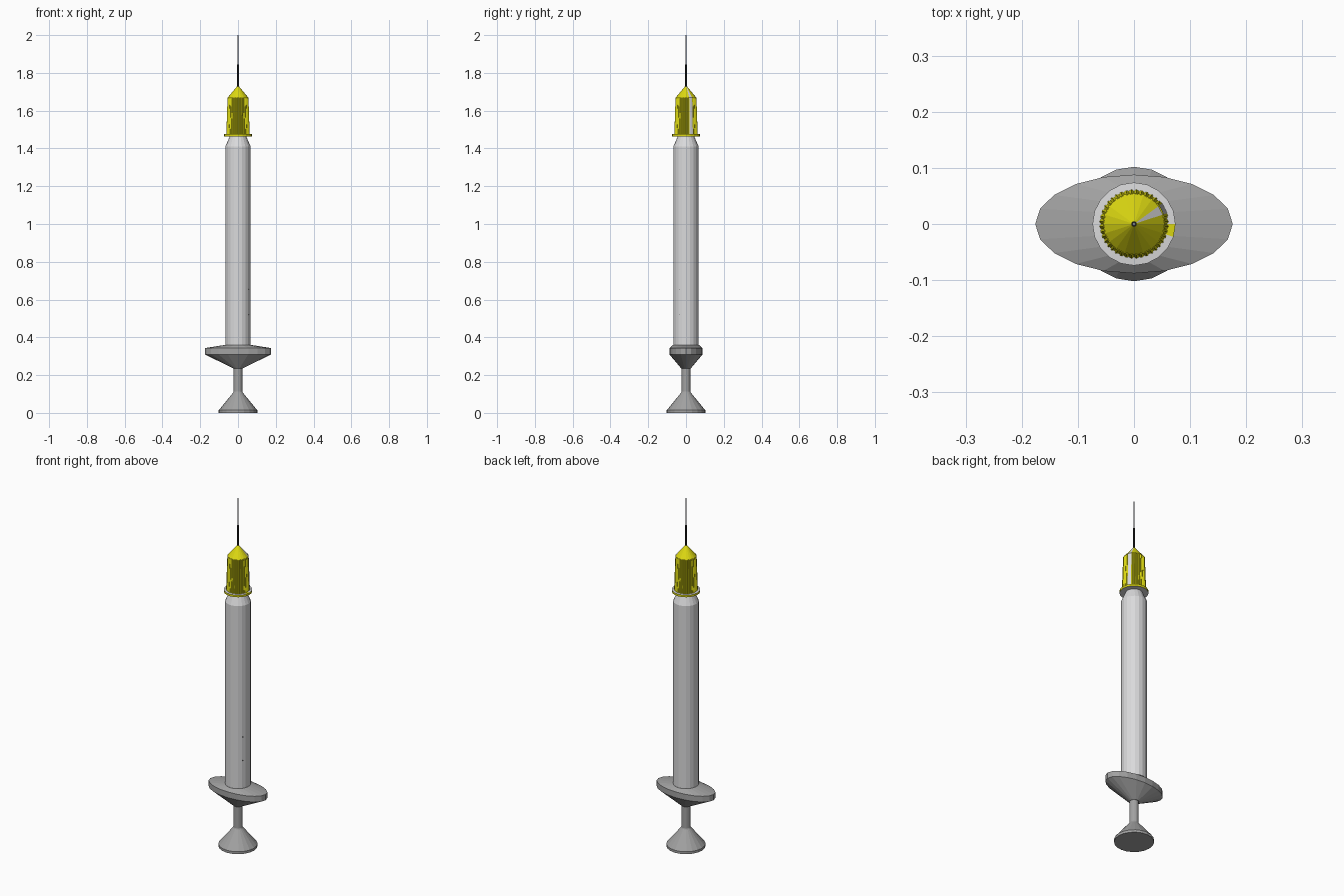
import bpy, math

if "Cube" in bpy.data.objects:
    bpy.data.objects.remove(bpy.data.objects["Cube"])

def mat(name, rgb):
    m = bpy.data.materials.new(name)
    m.diffuse_color = (*rgb, 1)
    m.use_nodes = True
    m.node_tree.nodes["Principled BSDF"].inputs["Base Color"].default_value = m.diffuse_color
    return m

LIGHT = mat("light_grey", (0.70, 0.70, 0.71))
GREY = mat("mid_grey", (0.36, 0.36, 0.36))
YELLOW = mat("yellow", (0.72, 0.69, 0.006))
DARK = mat("dark_steel", (0.015, 0.015, 0.015))
STEEL = mat("steel", (0.22, 0.23, 0.26))

def loft(name, rings, mats, n=20, rule=None, radius=None):
    """Stack of closed elliptical rings (rx, ry, z), capped at both ends."""
    verts, faces = [], []
    for k, (rx, ry, z) in enumerate(rings):
        for i in range(n):
            a = 2 * math.pi * i / n
            s = radius(k, i) if radius else 1
            verts.append((rx * s * math.cos(a), ry * s * math.sin(a), z))
    for k in range(len(rings) - 1):
        for i in range(n):
            j = (i + 1) % n
            faces.append((k*n + i, k*n + j, (k+1)*n + j, (k+1)*n + i))
    top = (len(rings) - 1) * n
    faces += [tuple(reversed(range(n))), tuple(range(top, top + n))]
    me = bpy.data.meshes.new(name)
    me.from_pydata(verts, [], faces)
    for m in mats:
        me.materials.append(m)
    if rule:
        for p in me.polygons:
            p.material_index = rule(p)
    ob = bpy.data.objects.new(name, me)
    bpy.context.collection.objects.link(ob)
    return ob

def angle(p):
    return math.degrees(math.atan2(p.center.y, p.center.x)) % 360

def rnd(*pairs):
    return [(r, r, z) for r, z in pairs]

# Plunger: thumb pad, flare and rod
loft("plunger", rnd((.102, 0), (.102, .014), (.026, .107), (.024, .112), (.024, .25)), [GREY])

# Oval finger flange
loft("finger_flange", [(.026, .026, .236), (.176, .088, .31), (.176, .088, .343),
                       (.068, .068, .36)], [GREY])

# Barrel with tapered shoulder
loft("barrel", rnd((.067, .355), (.067, 1.41), (.042, 1.468)), [LIGHT])

# Cap collar: yellow rim, grey faces, one yellow segment on top
def collar_rule(p):
    if abs(p.normal.z) < .5:
        return 0
    return 0 if p.normal.z > 0 and angle(p) > 342 else 1
loft("cap_collar", rnd((.05, 1.464), (.074, 1.464), (.074, 1.476), (.05, 1.478)),
     [YELLOW, LIGHT], rule=collar_rule)

# Ribbed cap with one grey stripe
def stripe(p):
    return 1 if 18 < angle(p) < 36 and abs(p.normal.z) < .95 else 0
loft("ribbed_cap", rnd((.062, 1.476), (.0555, 1.67)), [YELLOW, LIGHT], n=80, rule=stripe,
     radius=lambda k, i: 1 if i % 2 or 4 <= i <= 8 else .95)
loft("cap_cone", rnd((.0555, 1.668), (.004, 1.73)), [YELLOW, LIGHT], rule=stripe)

# Needle: dark base and thin tip
loft("needle_base", rnd((.005, 1.725), (.005, 1.845)), [DARK], n=10)
loft("needle_tip", rnd((.003, 1.84), (.003, 2.0)), [STEEL], n=10)

# Tiny scale ticks on the barrel
for k, (deg, z) in enumerate([(234, .79), (234, .655), (234, .52), (328, .655), (328, .52)]):
    t = loft(f"scale_tick_{k}", [(.004, .006, -.002), (.004, .006, .002)], [DARK], n=4)
    a = math.radians(deg)
    t.location = (.0635 * math.cos(a), .0635 * math.sin(a), z)
    t.rotation_euler.z = a
